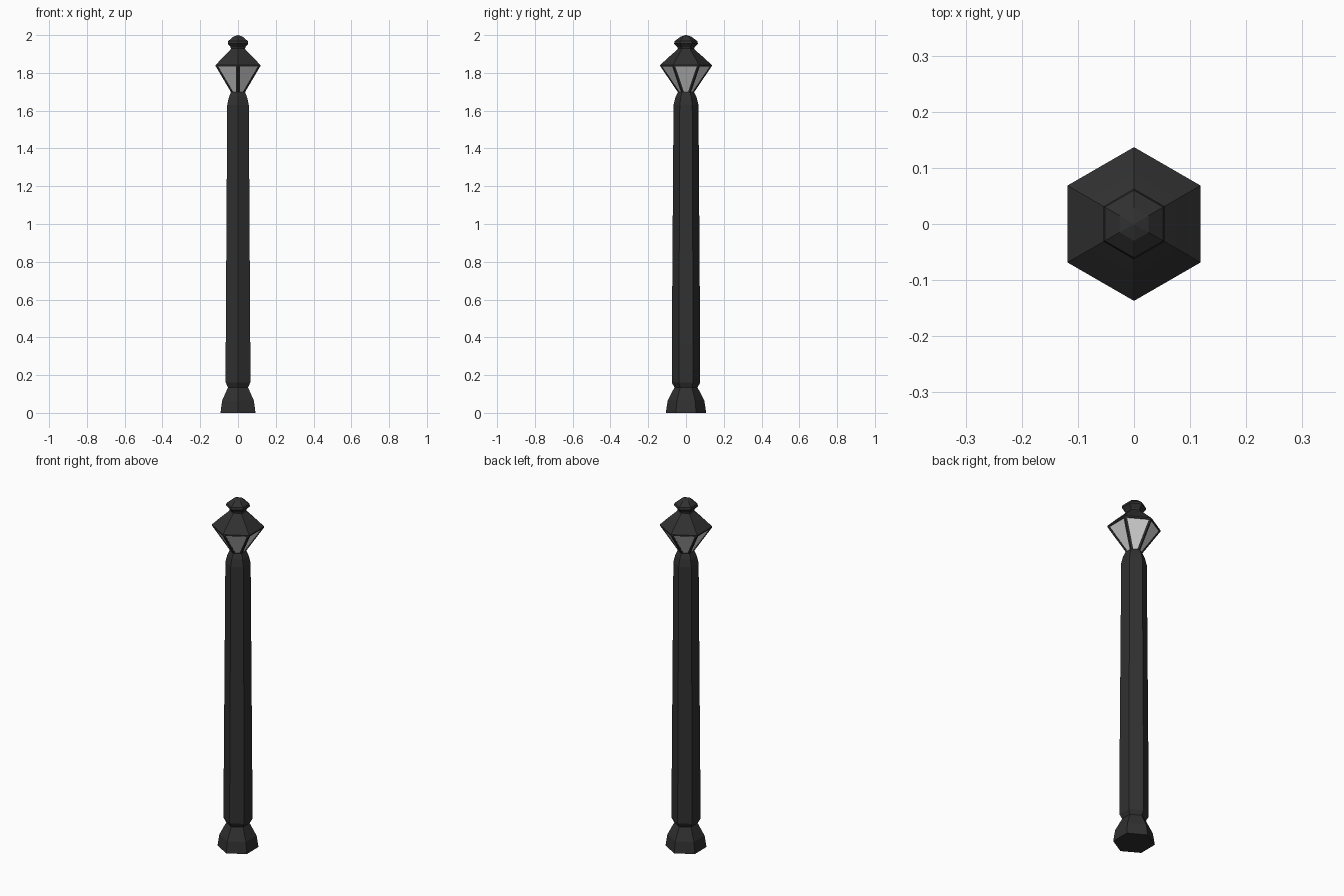
import bpy, bmesh, math
from mathutils import Vector

if "Cube" in bpy.data.objects:
    bpy.data.objects.remove(bpy.data.objects["Cube"])


def material(name, rgb):
    m = bpy.data.materials.new(name)
    m.diffuse_color = (*rgb, 1)
    m.use_nodes = True
    m.node_tree.nodes["Principled BSDF"].inputs["Base Color"].default_value = m.diffuse_color
    return m


METAL = material("black metal", (0.03, 0.03, 0.03))
GLASS = material("pale glass", (0.7, 0.7, 0.7))


def finish(bm, name, mat):
    bmesh.ops.recalc_face_normals(bm, faces=bm.faces)
    me = bpy.data.meshes.new(name)
    bm.to_mesh(me)
    bm.free()
    me.materials.append(mat)
    ob = bpy.data.objects.new(name, me)
    bpy.context.collection.objects.link(ob)


def corner(i, r, z):
    a = math.pi / 2 + i * math.pi / 3
    return Vector((r * math.cos(a), r * math.sin(a), z))


def hex_lathe(name, profile, mat):
    """Hexagonal solid through (radius, height) pairs, corners on +-y."""
    bm = bmesh.new()
    rings = [[bm.verts.new(corner(i, r, z)) for i in range(6)] for r, z in profile]
    for a, b in zip(rings, rings[1:]):
        for i in range(6):
            j = (i + 1) % 6
            bm.faces.new((a[i], a[j], b[j], b[i]))
    bm.faces.new(rings[0])
    bm.faces.new(rings[-1])
    bmesh.ops.remove_doubles(bm, verts=bm.verts, dist=1e-5)
    finish(bm, name, mat)


# Flared foot
hex_lathe("base", [(0.107, 0), (0.097, 0.065), (0.061, 0.135), (0.061, 0.14)], METAL)
# Tapering post
hex_lathe("post", [(0.061, 0.135), (0.075, 0.16), (0.075, 0.36), (0.066, 1.63),
                   (0.056, 1.67), (0.043, 1.698)], METAL)

# Lantern glass, set slightly behind its corner bars
LOW, HIGH = (0.043, 1.698), (0.136, 1.835)
hex_lathe("lantern_glass", [(LOW[0] - 0.004, LOW[1]), (HIGH[0] - 0.004, HIGH[1])], GLASS)

# Corner bars
bm = bmesh.new()
for i in range(6):
    ends = []
    for r, z in (LOW, HIGH):
        p = corner(i, r, z)
        sides = [p + (corner(i + s, r, z) - p).normalized() * 0.011 for s in (-1, 1)]
        pts = [sides[0], p, sides[1], corner(i, r - 0.018, z)]
        ends.append([bm.verts.new(q) for q in pts])
    lo, hi = ends
    for k in range(4):
        n = (k + 1) % 4
        bm.faces.new((lo[k], lo[n], hi[n], hi[k]))
    bm.faces.new(lo)
    bm.faces.new(hi)
finish(bm, "lantern_bars", METAL)

# Roof and knob finial
hex_lathe("roof", [(0.136, 1.833), (0.137, 1.841), (0.090, 1.885), (0.049, 1.92), (0.042, 1.93)], METAL)
hex_lathe("finial", [(0.042, 1.925), (0.046, 1.937), (0.063, 1.955), (0.060, 1.968),
                     (0.030, 1.991), (0.002, 2.0)], METAL)
